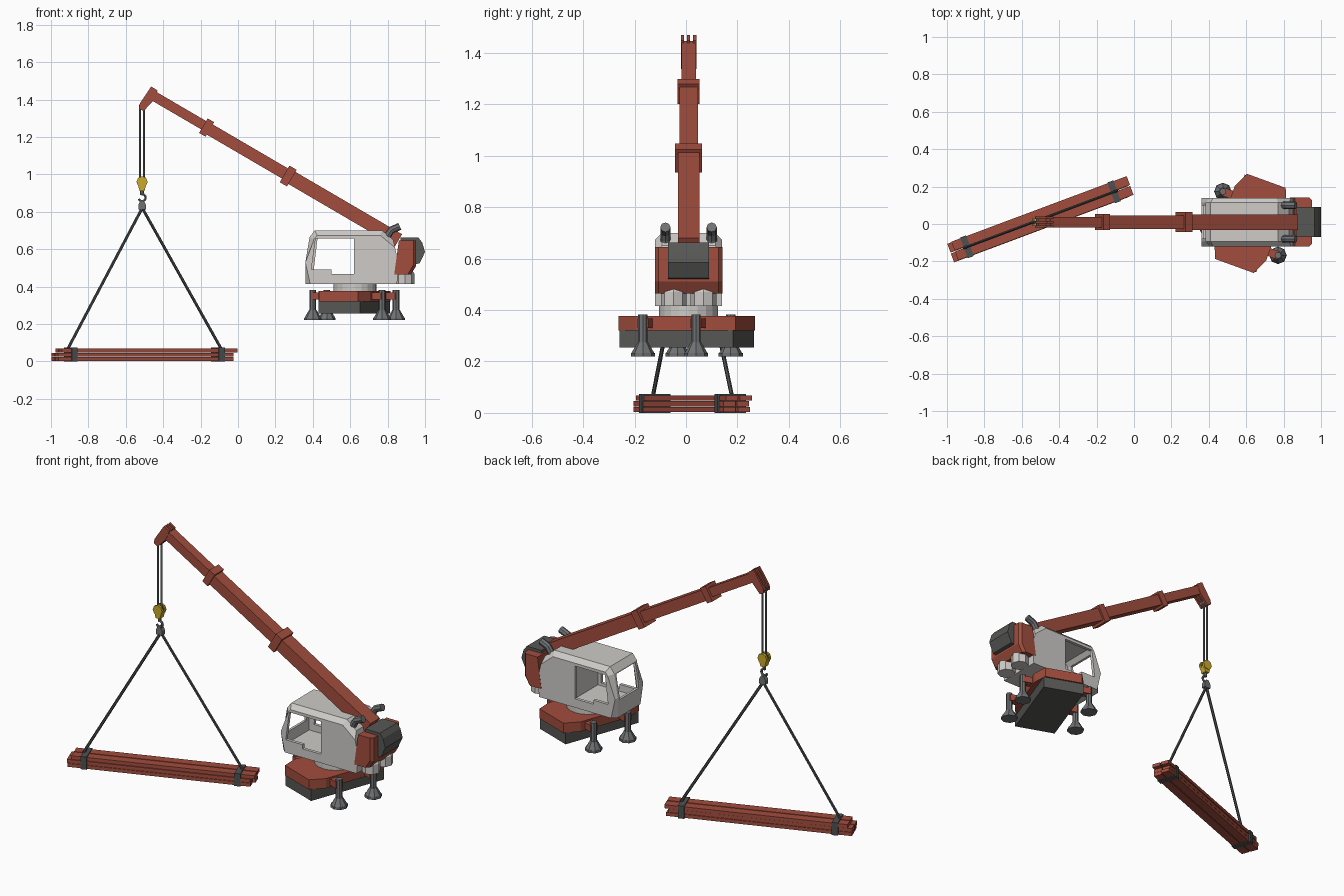
import bpy, bmesh, math, random
from mathutils import Vector, Matrix

if "Cube" in bpy.data.objects:
    bpy.data.objects.remove(bpy.data.objects["Cube"])

random.seed(4)
CY = 0.01  # centre plane of the crane


def material(name, rgb):
    m = bpy.data.materials.new(name)
    m.diffuse_color = (*rgb, 1)
    m.use_nodes = True
    m.node_tree.nodes["Principled BSDF"].inputs["Base Color"].default_value = m.diffuse_color
    return m


RED = material("red paint", (0.36, 0.075, 0.047))
LIGHT = material("light grey paint", (0.62, 0.60, 0.575))
DARK = material("dark grey", (0.095, 0.095, 0.092))
STEEL = material("steel grey", (0.16, 0.165, 0.17))
YELLOW = material("yellow paint", (0.60, 0.40, 0.025))
STRAP = material("strap grey", (0.075, 0.08, 0.082))


def finish(name, bm, mat):
    bmesh.ops.recalc_face_normals(bm, faces=bm.faces)
    me = bpy.data.meshes.new(name)
    bm.to_mesh(me)
    bm.free()
    me.materials.append(mat)
    ob = bpy.data.objects.new(name, me)
    bpy.context.collection.objects.link(ob)
    return ob


def extrude(name, pts, step, mat, bevel=None, width=0.02):
    """Extrude a closed 3D outline along step, optionally chamfering edges picked by a rule."""
    bm = bmesh.new()
    a = [bm.verts.new(p) for p in pts]
    b = [bm.verts.new(Vector(p) + Vector(step)) for p in pts]
    bm.faces.new(a)
    bm.faces.new(b[::-1])
    for i in range(len(a)):
        j = (i + 1) % len(a)
        bm.faces.new((a[i], b[i], b[j], a[j]))
    if bevel:
        es = [e for e in bm.edges if bevel(e.verts[0].co, e.verts[1].co)]
        bmesh.ops.bevel(bm, geom=es, offset=width, segments=1, affect='EDGES')
    return finish(name, bm, mat)


def side(name, pts, half, mat, y=CY, **kw):
    """Side profile (x, z) given a width along y."""
    return extrude(name, [(x, y - half, z) for x, z in pts], (0, 2 * half, 0), mat, **kw)


def rod(name, p, q, r1, mat, r2=None, n=8):
    p, q = Vector(p), Vector(q)
    d = q - p
    m = Matrix.Translation((p + q) / 2) @ d.to_track_quat('Z', 'Y').to_matrix().to_4x4()
    bm = bmesh.new()
    bmesh.ops.create_cone(bm, cap_ends=True, segments=n, radius1=r1,
                          radius2=r1 if r2 is None else r2, depth=d.length, matrix=m)
    return finish(name, bm, mat)


def tube(name, pts, r, mat, n=8):
    """Bent pipe along a path lying in an xz plane."""
    bm = bmesh.new()
    rings = []
    P = [Vector(p) for p in pts]
    for i, p in enumerate(P):
        t = (P[min(i + 1, len(P) - 1)] - P[max(i - 1, 0)]).normalized()
        u = Vector((0, 1, 0))
        v = t.cross(u)
        rings.append([bm.verts.new(p + r * (math.cos(k * math.tau / n) * u + math.sin(k * math.tau / n) * v))
                      for k in range(n)])
    for a, b in zip(rings, rings[1:]):
        for k in range(n):
            bm.faces.new((a[k], a[(k + 1) % n], b[(k + 1) % n], b[k]))
    bm.faces.new(rings[0])
    bm.faces.new(rings[-1])
    return finish(name, bm, mat)


def turned(cx, cy, deg):
    c, s = math.cos(math.radians(deg)), math.sin(math.radians(deg))
    return lambda u, v, z: (cx + u * c - v * s, cy + u * s + v * c, z)


def block(name, f, u0, u1, v0, v1, z0, z1, mat):
    pts = [f(u0, v0, z0), f(u1, v0, z0), f(u1, v1, z0), f(u0, v1, z0)]
    return extrude(name, pts, (0, 0, z1 - z0), mat)


# Load: staggered beams, straps and slings
L = turned(-0.5, 0.025, 20.5)
for col in (-1, 1):
    for row in range(3):
        e0, e1 = random.uniform(-0.018, 0.014), random.uniform(-0.014, 0.018)
        w = random.uniform(-0.003, 0.003)
        block("load_beam", L, -0.500 + e0, 0.500 + e1, col * 0.028 - 0.025 + w, col * 0.028 + 0.025 + w,
              0.003 + row * 0.0225, 0.0235 + row * 0.0225, RED)
apex = (-0.512, 0.02, 0.82)
for s in (-1, 1):
    block("load_strap", L, s * 0.42 - 0.017, s * 0.42 + 0.017, -0.059, 0.059, 0, 0.074, STRAP)
    rod("sling", L(s * 0.435, 0, 0.072), apex, 0.008, STRAP, n=6)

# Base: dark lower box, red deck with tapered ends, outriggers, slew ring
B = turned(0.6225, 0.003, -20)
block("base_lower_box", B, -0.118, 0.118, -0.235, 0.235, 0.255, 0.322, DARK)
deck = [(-0.112, -0.243), (0.108, -0.243), (0.147, -0.16), (0.147, 0.16),
        (0.112, 0.243), (-0.108, 0.243), (-0.147, 0.16), (-0.147, -0.16)]
extrude("base_deck", [B(u, v, 0.32) for u, v in deck], (0, 0, 0.057), RED)
for su in (-1, 1):
    for v in (-0.11, 0.11):
        lo, hi = sorted((su * 0.12, su * 0.20))
        block("outrigger_arm", B, lo, hi, v - 0.022, v + 0.022, 0.33, 0.368, RED)
        rod("outrigger_leg", B(su * 0.197, v, 0.25), B(su * 0.197, v, 0.382), 0.018, STEEL)
        rod("outrigger_cone", B(su * 0.197, v, 0.232), B(su * 0.197, v, 0.275), 0.045, STEEL, 0.02)
        rod("outrigger_pad", B(su * 0.197, v, 0.22), B(su * 0.197, v, 0.233), 0.047, STEEL)
rod("slew_ring", (0.625, CY, 0.37), (0.625, CY, 0.42), 0.115, LIGHT, n=20)

# Cab: chamfered shell, hollowed, with window openings
cab = side("cab", [(0.36, 0.415), (0.36, 0.53), (0.383, 0.665), (0.41, 0.70), (0.77, 0.70),
                   (0.83, 0.65), (0.86, 0.52), (0.85, 0.415)], 0.13, LIGHT,
           bevel=lambda p, q: abs(p.y - q.y) < 1e-4 and ((p.z + q.z) / 2 > 0.66 or (p.x + q.x) / 2 < 0.39),
           width=0.026)
cutters = [
    side("cab_inner_cutter", [(0.374, 0.45), (0.374, 0.53), (0.397, 0.66), (0.418, 0.683),
                              (0.64, 0.683), (0.64, 0.45)], 0.112, LIGHT),
    side("windscreen_cutter", [(0.33, 0.515), (0.41, 0.515), (0.41, 0.658), (0.33, 0.658)], 0.088, LIGHT),
    side("right_window_cutter", [(0.392, 0.49), (0.50, 0.49), (0.50, 0.466), (0.62, 0.466),
                                 (0.62, 0.657), (0.415, 0.657)], 0.04, LIGHT, y=CY - 0.12),
    side("left_window_cutter", [(0.405, 0.49), (0.50, 0.49), (0.50, 0.466), (0.62, 0.466),
                                (0.62, 0.657), (0.425, 0.657)], 0.04, LIGHT, y=CY + 0.12)]
bpy.context.view_layer.objects.active = cab
for c in cutters:
    c.hide_render = True
    m = cab.modifiers.new("cut", 'BOOLEAN')
    m.operation, m.solver, m.object = 'DIFFERENCE', 'EXACT', c
    bpy.ops.object.modifier_apply(modifier=m.name)
    bpy.data.objects.remove(c)

# Rear: red housing, engine cover, tanks, exhausts
side("rear_housing", [(0.835, 0.465), (0.925, 0.465), (0.952, 0.51), (0.952, 0.645), (0.86, 0.645)],
     0.131, RED, bevel=lambda p, q: abs(p.y - q.y) < 1e-4 and (p.x + q.x) / 2 > 0.935, width=0.015)
side("engine_cover", [(0.87, 0.662), (0.965, 0.662), (0.985, 0.635), (1.0, 0.585), (0.972, 0.525),
                      (0.93, 0.515), (0.87, 0.52)], 0.08, DARK)
for s in (-1, 1):
    y = CY + s * 0.058
    rod("rear_tank", (0.893, y, 0.415), (0.893, y, 0.47), 0.05, LIGHT)
    rod("rear_tank_top", (0.893, y, 0.47), (0.893, y, 0.50), 0.05, LIGHT, 0.03)
    y = CY + s * 0.09
    tube("exhaust", [(0.795, y, 0.63), (0.80, y, 0.672), (0.82, y, 0.702), (0.865, y, 0.722)], 0.02, STEEL)

# Boom: three telescoping sections with collars, along a 30 degree line
A = math.radians(30.3)


def boom(name, s0, s1, t0, t1, half):
    pts = [(0.86 - s * math.cos(A) + t * math.sin(A), 0.69 + s * math.sin(A) + t * math.cos(A))
           for s, t in ((s0, t0), (s1, t0), (s1, t1), (s0, t1))]
    side(name, pts, half, RED)


boom("boom_base", -0.02, 0.67, -0.075, 0.0, 0.042)
boom("boom_middle", 0.6, 1.18, -0.067, -0.004, 0.036)
boom("boom_outer", 1.1, 1.51, -0.058, -0.006, 0.028)
boom("boom_collar_lower", 0.64, 0.685, -0.09, 0.013, 0.053)
boom("boom_collar_upper", 1.15, 1.19, -0.08, 0.010, 0.043)

# Boom head: two cheeks, centre rib and sheave
head = [(-0.464, 1.47), (-0.43, 1.448), (-0.452, 1.395), (-0.505, 1.338), (-0.53, 1.352), (-0.525, 1.378)]
for y in (-0.024, 0, 0.024):
    side("boom_head_plate", head, 0.006, RED, y=CY + y)
rod("head_sheave", (-0.505, CY - 0.022, 1.365), (-0.505, CY + 0.022, 1.365), 0.02, STEEL)
side("boom_head_core", [(-0.47, 1.447), (-0.44, 1.437), (-0.455, 1.40), (-0.495, 1.36), (-0.515, 1.375)],
     0.026, RED)

# Hoist ropes, hook block, hook and shackle
for x in (-0.524, -0.502):
    rod("hoist_rope", (x, CY, 1.37), (x, CY, 0.965), 0.0055, STEEL, n=6)
hx = -0.513
for y in (-0.014, 0.014):
    rod("hook_block_cheek", (hx, CY + y - 0.007, 0.96), (hx, CY + y + 0.007, 0.96), 0.03, YELLOW)
rod("hook_block_sheave", (hx, CY - 0.01, 0.96), (hx, CY + 0.01, 0.96), 0.022, STRAP)
side("hook_block_lower", [(hx - 0.024, 0.95), (hx + 0.024, 0.95), (hx + 0.013, 0.912), (hx - 0.013, 0.912)],
     0.018, YELLOW)
rod("hook_shank", (hx, CY, 0.92), (hx, CY, 0.89), 0.01, STEEL)
tube("hook", [(hx + 0.019 * math.sin(a), CY, 0.875 + 0.019 * math.cos(a))
              for a in [i * 0.55 for i in range(9)]], 0.007, STEEL, n=6)
side("sling_shackle", [(hx - 0.02, 0.812), (hx + 0.02, 0.812), (hx + 0.02, 0.838), (hx + 0.008, 0.86),
                       (hx - 0.008, 0.86), (hx - 0.02, 0.838)], 0.013, STEEL, y=0.017)
